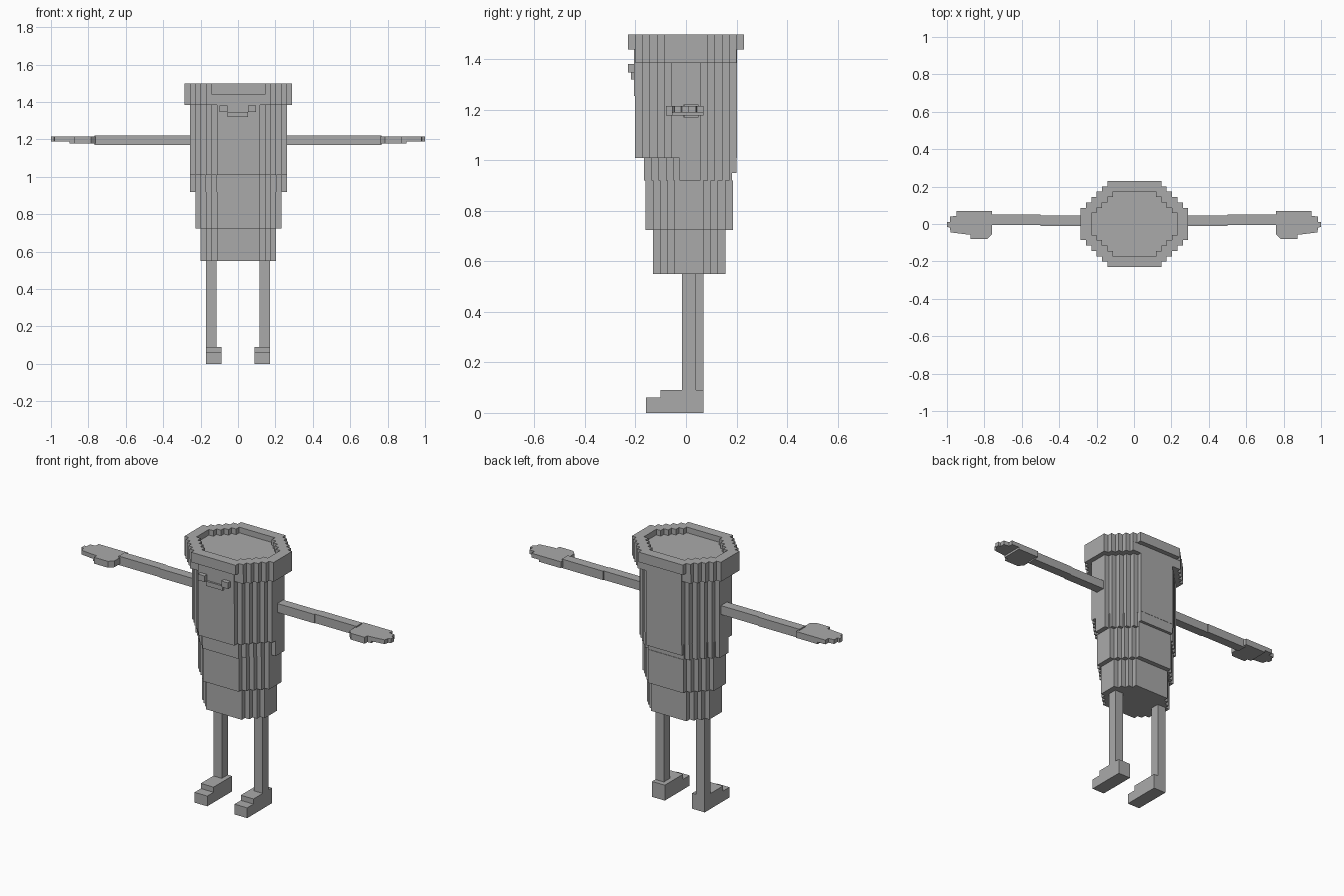
import bpy, bmesh

if "Cube" in bpy.data.objects:
    bpy.data.objects.remove(bpy.data.objects["Cube"])

U = 0.0288  # step size of the blocky outline
grey = bpy.data.materials.new("plain_grey")
grey.diffuse_color = (0.4, 0.4, 0.4, 1)
grey.use_nodes = True
grey.node_tree.nodes["Principled BSDF"].inputs["Base Color"].default_value = grey.diffuse_color


def prism(name, pts, z0, z1):
    """Extrude a flat outline from z0 to z1."""
    bm = bmesh.new()
    face = bm.faces.new([bm.verts.new((x, y, z0)) for x, y in pts])
    ext = bmesh.ops.extrude_face_region(bm, geom=[face])
    top = [v for v in ext["geom"] if isinstance(v, bmesh.types.BMVert)]
    bmesh.ops.translate(bm, verts=top, vec=(0, 0, z1 - z0))
    bmesh.ops.recalc_face_normals(bm, faces=bm.faces)
    mesh = bpy.data.meshes.new(name)
    bm.to_mesh(mesh)
    bm.free()
    mesh.materials.append(grey)
    obj = bpy.data.objects.new(name, mesh)
    bpy.context.collection.objects.link(obj)
    return obj


def box(name, x0, x1, y0, y1, z0, z1):
    return prism(name, [(x0, y0), (x1, y0), (x1, y1), (x0, y1)], z0, z1)


def stepped(a, b, n, cy=0.0, ymin=-9, ymax=9, s=1.0):
    """Octagon with stair-stepped corners, optionally cut off in y."""
    quad = [(a, b)]
    for i in range(n):
        quad += [(a + i, b - i - 1), (a + i + 1, b - i - 1)]
    back = quad[::-1]
    loop = (quad + [(x, -y) for x, y in back]
            + [(-x, -y) for x, y in quad] + [(-x, y) for x, y in back])
    pts = []
    for x, y in loop:
        p = (x * U * s + 0.002, min(max(y * U * s + cy, ymin), ymax))
        if p not in pts:
            pts.append(p)
    return pts


# Tapered body tiers
prism("body_bottom", stepped(4, 5, 3, 0.0125), 0.55, 0.725)
prism("body_middle", stepped(4, 6, 4, 0.0125), 0.725, 0.92)
prism("body_band_core", stepped(4, 6, 4, 0.008, s=1.01), 0.92, 1.01)
prism("body_band_rear", stepped(4, 7, 5, 0, -0.025, 0.172), 0.92, 1.01)
box("body_back_flap", -0.113, 0.117, 0.165, 0.2, 0.95, 1.01)
prism("body_top", stepped(4, 7, 5), 1.01, 1.44)

# Rim with a shallow recess
prism("rim_lower", stepped(5, 8, 5, 0, -0.2, 0.2), 1.385, 1.44)
rim = prism("rim", stepped(5, 8, 5), 1.44, 1.498)
cutter = prism("rim_cutter", stepped(4, 6, 4), 1.465, 1.6)
cutter.hide_render = True
cutter.hide_viewport = True
cut = rim.modifiers.new("recess", "BOOLEAN")
cut.operation = "DIFFERENCE"
cut.solver = "EXACT"
cut.object = cutter

# Face
box("brow_panel", -0.113, 0.117, -0.206, -0.19, 1.255, 1.44)
box("mouth", -0.055, 0.053, -0.217, -0.19, 1.32, 1.347)
for side, x0 in (("left", -0.098), ("right", 0.053)):
    box(side + "_eye", x0, x0 + 0.042, -0.23, -0.19, 1.347, 1.382)

# Arms, hands, legs and feet
PALM = [(0.76, 0.07), (0.9, 0.07), (0.9, -0.055), (0.875, -0.055),
        (0.875, -0.08), (0.785, -0.08), (0.76, -0.055)]
FINGERS = [(0.9, 0.07), (0.95, 0.07), (0.95, 0.043), (0.985, 0.04), (0.985, 0.01),
           (1.0, 0.01), (1.0, -0.015), (0.985, -0.02), (0.98, -0.045), (0.9, -0.055)]
for side, m, leg_y in (("left", -1, 0.015), ("right", 1, -0.015)):
    box(side + "_upper_arm", m * 0.255, m * 0.5, -0.01, 0.045, 1.17, 1.222)
    box(side + "_forearm", m * 0.5, m * 0.768, -0.005, 0.05, 1.17, 1.222)
    prism(side + "_palm", [(m * x, y) for x, y in PALM], 1.178, 1.215)
    prism(side + "_fingers", [(m * x, y) for x, y in FINGERS], 1.19, 1.215)
    box(side + "_leg", m * 0.115, m * 0.17, leg_y, leg_y + 0.055, 0.09, 0.55)
    box(side + "_foot", m * 0.088, m * 0.17, -0.1, 0.07, 0, 0.09)
    box(side + "_toe", m * 0.088, m * 0.17, -0.158, -0.1, 0, 0.06)
